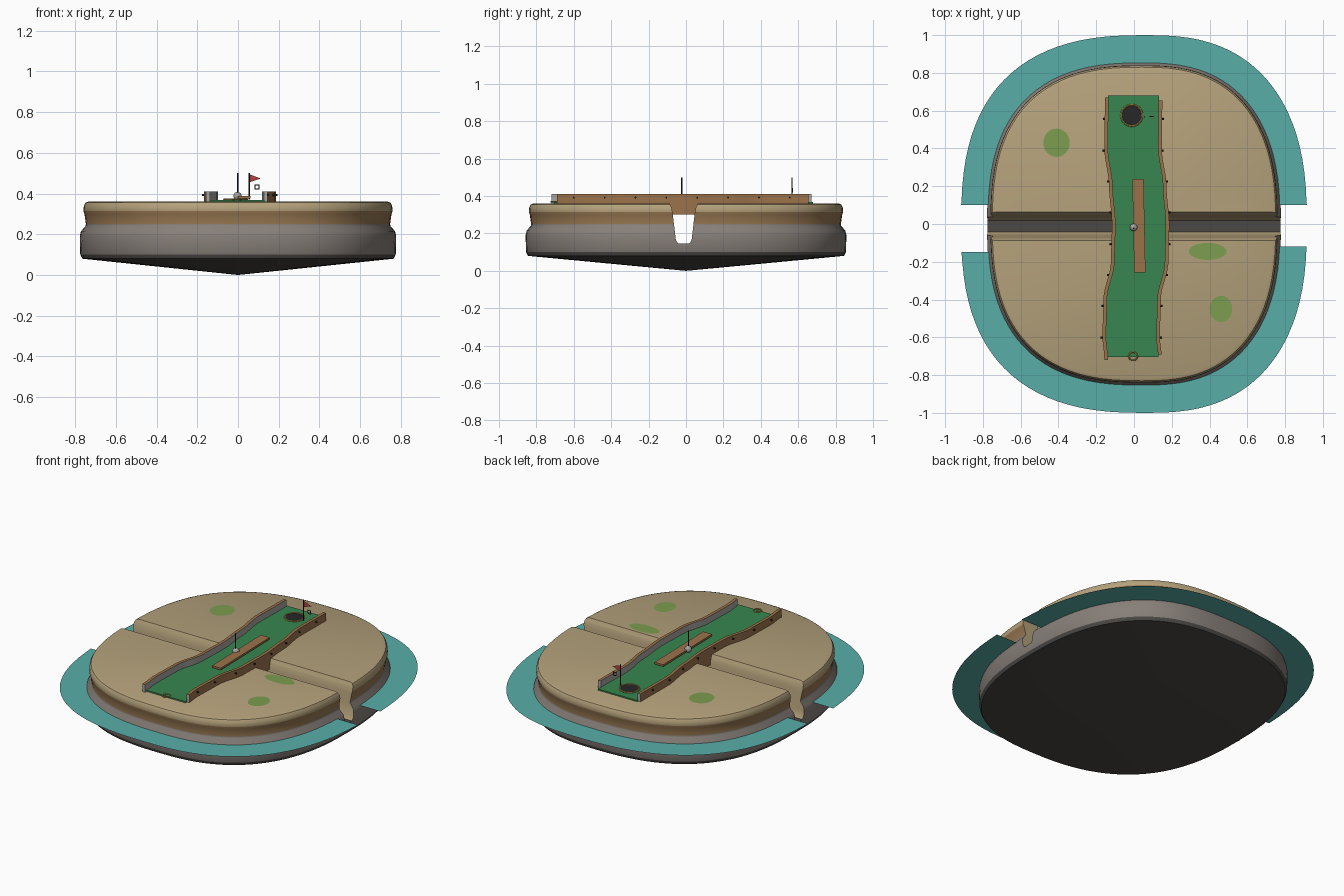
import bpy, bmesh, math
from mathutils import Vector

if "Cube" in bpy.data.objects:
    bpy.data.objects.remove(bpy.data.objects["Cube"])

def mat(name, c):
    m = bpy.data.materials.new(name)
    m.diffuse_color = (*c, 1)
    m.use_nodes = True
    m.node_tree.nodes["Principled BSDF"].inputs["Base Color"].default_value = m.diffuse_color
    return m

SAND = mat("sand", (.46, .36, .20)); CLAY = mat("clay", (.30, .18, .08))
ROCK = mat("rock", (.24, .21, .19)); DARK = mat("dark_rock", (.07, .065, .06))
WATER = mat("water", (.10, .42, .39)); TURF = mat("turf", (.04, .24, .08))
WOOD = mat("wood", (.33, .17, .07)); GREY = mat("weathered", (.40, .38, .36))
BLACK = mat("black", (.02, .02, .02)); GOLD = mat("gold", (.45, .32, .07))
RED = mat("red", (.45, .06, .05)); GRASS = mat("grass", (.20, .34, .08))

def make(name, verts, faces, mats, idx=None, smooth=None):
    me = bpy.data.meshes.new(name)
    me.from_pydata([tuple(v) for v in verts], [], faces)
    for m in mats:
        me.materials.append(m)
    if idx:
        for p, i in zip(me.polygons, idx):
            p.material_index = i
    ob = bpy.data.objects.new(name, me)
    bpy.context.collection.objects.link(ob)
    bm = bmesh.new(); bm.from_mesh(me)
    bmesh.ops.recalc_face_normals(bm, faces=bm.faces)
    bm.to_mesh(me); bm.free()
    if smooth:
        smooth_by(ob, smooth)
    return ob

def smooth_by(ob, deg):
    bpy.ops.object.select_all(action='DESELECT')
    ob.select_set(True)
    bpy.context.view_layer.objects.active = ob
    bpy.ops.object.shade_smooth_by_angle(angle=math.radians(deg))

def finish(name, m, smooth=40):
    ob = bpy.context.object
    ob.name = name
    ob.data.materials.append(m)
    smooth_by(ob, smooth)
    return ob

def rod(name, loc, r, h, m, n=16):
    bpy.ops.mesh.primitive_cylinder_add(vertices=n, radius=r, depth=h, location=loc)
    return finish(name, m)

def ring(name, loc, R, r, m, n=32, rot=(0, 0, 0)):
    bpy.ops.mesh.primitive_torus_add(major_radius=R, minor_radius=r, major_segments=n,
                                     minor_segments=8, location=loc, rotation=rot)
    return finish(name, m)

def outline(a, ax, ay, n=2.55):
    # slightly lopsided superellipse
    c, s = math.cos(a), math.sin(a)
    x = ax * math.copysign(abs(c) ** (2 / n), c)
    y = ay * math.copysign(abs(s) ** (2 / n), s)
    return x + .06 * y * y * (1 - abs(x) / ax), y

# island body: lofted rings from the underside tip to the flat top
N = 96
PROFILE = [(.765, .08, 3), (.775, .10, 2), (.778, .19, 2), (.772, .215, 2), (.75, .24, 2),
           (.748, .25, 1), (.755, .30, 1), (.760, .315, 0), (.758, .34, 0), (.750, .355, 0), (.735, .361, 0)]
verts, faces, idx = [(0, 0, 0)], [], []
for r, z, _ in PROFILE:
    verts += [(*outline(2 * math.pi * i / N, r, r + .08), z) for i in range(N)]
verts.append((0, 0, .361))
for i in range(N):
    j = (i + 1) % N
    faces.append((0, 1 + j, 1 + i)); idx.append(3)
    for k in range(len(PROFILE) - 1):
        a, b = 1 + k * N, 1 + (k + 1) * N
        faces.append((a + i, a + j, b + j, b + i)); idx.append(PROFILE[k][2])
    t = 1 + (len(PROFILE) - 1) * N
    faces.append((t + i, t + j, len(verts) - 1)); idx.append(0)
island = make("island", verts, faces, [SAND, CLAY, ROCK, DARK], idx)

# channel cut across the island
CH = [(-.042, .145), (-.054, .165), (-.072, .31), (-.076, .335), (-.092, .37),
      (.067, .37), (.052, .335), (.047, .31), (.03, .165), (.018, .145)]
n = len(CH)
cv = [(x, y, z) for x in (-1.1, 1.1) for y, z in CH]
cf = [tuple(range(n)), tuple(range(n, 2 * n))] + [(i, (i + 1) % n, n + (i + 1) % n, n + i) for i in range(n)]
cutter = make("channel_cutter", cv, cf, [SAND, CLAY, ROCK, DARK], [0] * (n + 1) + [3])
cutter.hide_render = True
mod = island.modifiers.new("channel", 'BOOLEAN')
mod.object = cutter
mod.operation = 'DIFFERENCE'
mod.solver = 'EXACT'
bpy.context.view_layer.objects.active = island
bpy.ops.object.modifier_apply(modifier=mod.name)
bpy.data.objects.remove(cutter)
smooth_by(island, 35)

# flat water skirts, open at both ends of the channel
def skirt(name, sgn, y_left, y_right):
    v, f, m = [], [], 48
    for i in range(m + 1):
        a = math.pi * i / m * sgn
        gap = y_right + (y_left - y_right) * i / m
        for ax, ay in ((.765, .845), (.915, 1.0)):
            x, y = outline(a, ax, ay)
            v.append((x, sgn * max(abs(y), gap), .21))
    for i in range(m):
        f.append((2 * i, 2 * i + 1, 2 * i + 3, 2 * i + 2))
    make(name, v, f, [WATER])
skirt("water_back", 1, .10, .10)
skirt("water_front", -1, .15, .12)

# winding lane: centre line x for each y
PATH = [(-.71, -.005), (-.6, -.015), (-.4, -.010), (-.2, .030), (0, .035), (.2, .020), (.4, -.005), (.67, -.002)]
def centre(y):
    for k in range(len(PATH) - 1):
        if y <= PATH[k + 1][0] or k == len(PATH) - 2:
            (y0, x0), (y1, x1) = PATH[k], PATH[k + 1]
            t = (y - y0) / (y1 - y0)
            t = t * t * (3 - 2 * t)
            return x0 + (x1 - x0) * t

def strip(name, xa, xb, z0, z1, ya, yb, mats, ids):
    # box section swept along the lane; ids: bottom, right, top, left, ends
    v, f, idx, m = [], [], [], 48
    for i in range(m + 1):
        y = ya + (yb - ya) * i / m
        c = centre(y)
        v += [(c + xa, y, z0), (c + xb, y, z0), (c + xb, y, z1), (c + xa, y, z1)]
    for i in range(m):
        for k in range(4):
            l = (k + 1) % 4
            f.append((4 * i + k, 4 * i + l, 4 * i + 4 + l, 4 * i + 4 + k)); idx.append(ids[k])
    f += [(0, 1, 2, 3), (4 * m, 4 * m + 1, 4 * m + 2, 4 * m + 3)]
    idx += [ids[4]] * 2
    return make(name, v, f, mats, idx, 30)

strip("lane_turf", -.135, .135, .305, .369, -.705, .68, [TURF, WOOD], [1, 0, 0, 0, 0])
strip("left_rail", -.152, -.133, .30, .41, -.72, .67, [WOOD, GREY], [0, 1, 0, 0, 1])
strip("right_rail", .133, .152, .30, .41, -.69, .655, [WOOD, GREY], [0, 0, 0, 1, 1])

# bolts along the outer rail faces
for k in range(8):
    y = -.6 + k * .165
    for s in (-1, 1):
        bpy.ops.mesh.primitive_cylinder_add(vertices=8, radius=.005, depth=.014, rotation=(0, math.pi / 2, 0),
                                            location=(centre(y) + s * .155, y, .392))
        finish("rail_bolt", BLACK)

# cup, tee ring and flag
rod("cup", (-.012, .575, .369), .052, .006, BLACK, 32)
ring("cup_rim", (-.012, .575, .371), .056, .005, GOLD)
ring("tee_ring", (-.005, -.70, .370), .022, .004, GOLD, 24)
rod("flag_pole", (.055, .567, .435), .003, .13, BLACK, 8)
make("flag", [(.055, .567, .495), (.112, .567, .474), (.055, .567, .455)], [(0, 1, 2)], [RED])
ring("flag_tag", (.093, .570, .432), .014, .003, BLACK, 4, (math.pi / 2, math.pi / 4, 0))

# spinning paddle on its post
bpy.ops.mesh.primitive_cube_add(size=1, location=(.026, -.01, .383), rotation=(0, 0, .02))
bpy.context.object.scale = (.06, .495, .012)
finish("paddle", WOOD)
rod("paddle_post", (-.002, -.022, .435), .004, .13, BLACK, 8)
bpy.ops.mesh.primitive_uv_sphere_add(segments=20, ring_count=12, radius=.02, location=(-.002, -.018, .388))
finish("hub_ball", GREY, 60)

# grass patches on the sand
for x, y, rx, ry in ((-.41, .43, .07, .075), (.46, -.45, .06, .07), (.39, -.145, .10, .045)):
    p = [(x + rx * math.cos(a * math.pi / 12), y + ry * math.sin(a * math.pi / 12), .3625) for a in range(24)]
    make("grass_patch", p, [tuple(range(24))], [GRASS])
